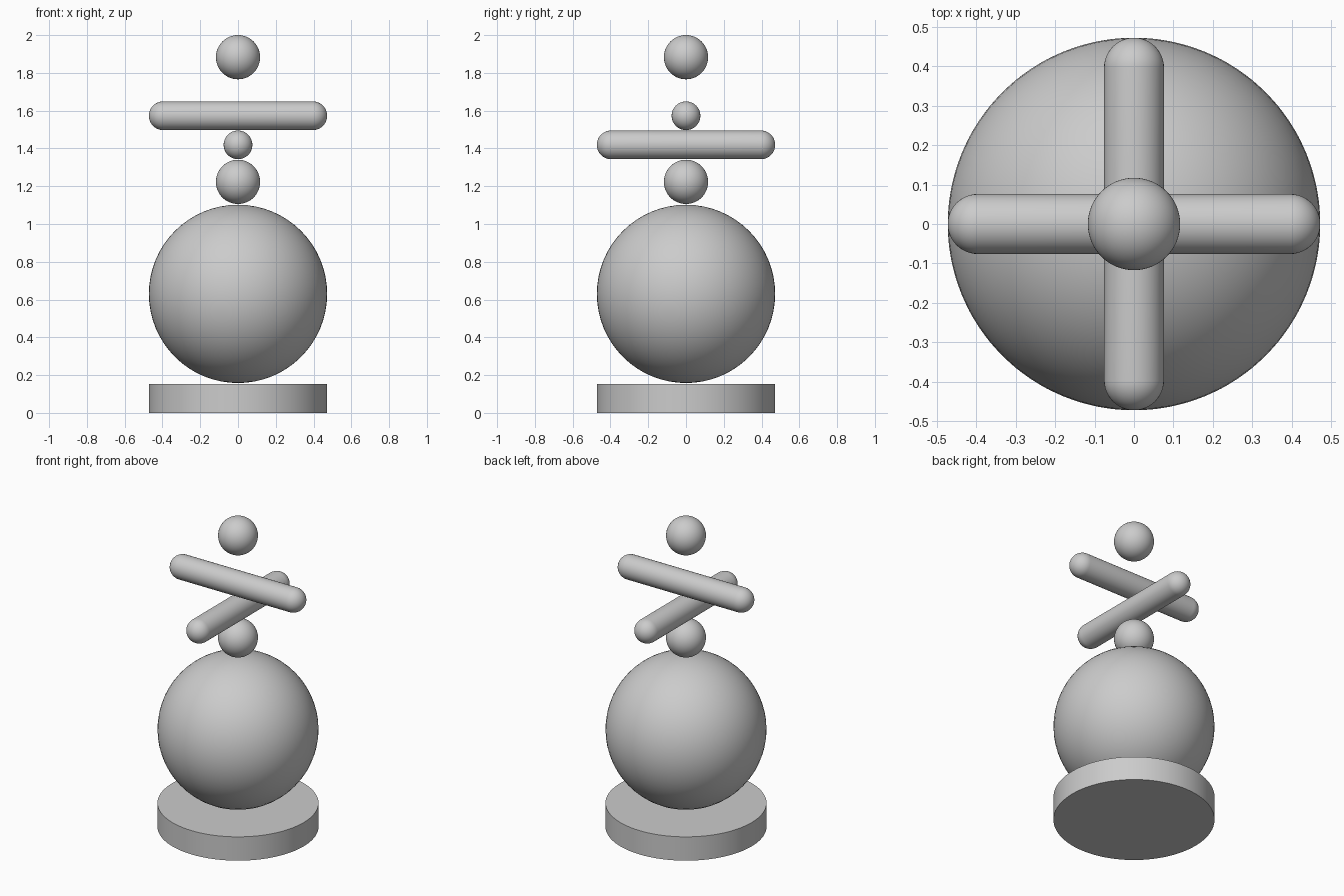
import bpy, math

if "Cube" in bpy.data.objects:
    bpy.data.objects.remove(bpy.data.objects["Cube"])

grey = bpy.data.materials.new("light grey")
grey.diffuse_color = (0.6, 0.6, 0.6, 1)
grey.use_nodes = True
grey.node_tree.nodes["Principled BSDF"].inputs["Base Color"].default_value = grey.diffuse_color


def finish(obj, name):
    obj.name = name
    obj.data.materials.append(grey)
    bpy.ops.object.shade_smooth_by_angle(angle=math.radians(35))
    return obj


def ball(name, radius, z):
    bpy.ops.mesh.primitive_uv_sphere_add(segments=64, ring_count=32, radius=radius, location=(0, 0, z))
    return finish(bpy.context.object, name)


def round_bar(name, radius, half_length, z, rotation):
    # sphere split at its equator, halves pulled apart into a capsule
    bpy.ops.mesh.primitive_cylinder_add(vertices=48, radius=radius, depth=2 * (half_length - radius),
                                        end_fill_type='NOTHING', location=(0, 0, z), rotation=rotation)
    obj = bpy.context.object
    import bmesh
    bm = bmesh.new()
    bmesh.ops.create_uvsphere(bm, u_segments=48, v_segments=24, radius=radius)
    equator = [e for e in bm.edges if all(abs(v.co.z) < 1e-5 for v in e.verts)]
    bmesh.ops.split_edges(bm, edges=equator)
    shift = half_length - radius
    for f in bm.faces:
        f.tag = f.calc_center_median().z > 0
    for v in bm.verts:
        v.co.z += shift if v.link_faces[0].tag else -shift
    bmesh.ops.bridge_loops(bm, edges=[e for e in bm.edges if e.is_boundary])
    bmesh.ops.recalc_face_normals(bm, faces=bm.faces)
    bm.to_mesh(obj.data)
    bm.free()
    return finish(obj, name)


# round base plate
bpy.ops.mesh.primitive_cylinder_add(vertices=96, radius=0.472, depth=0.154, location=(0, 0, 0.077))
finish(bpy.context.object, "base_disc")

# stacked balls
ball("large_ball", 0.472, 0.630)
ball("middle_ball", 0.117, 1.223)
ball("top_ball", 0.117, 1.883)

# crossed bars with rounded ends
round_bar("lower_bar", 0.076, 0.472, 1.419, (math.pi / 2, 0, 0))
round_bar("upper_bar", 0.076, 0.472, 1.573, (0, math.pi / 2, 0))
